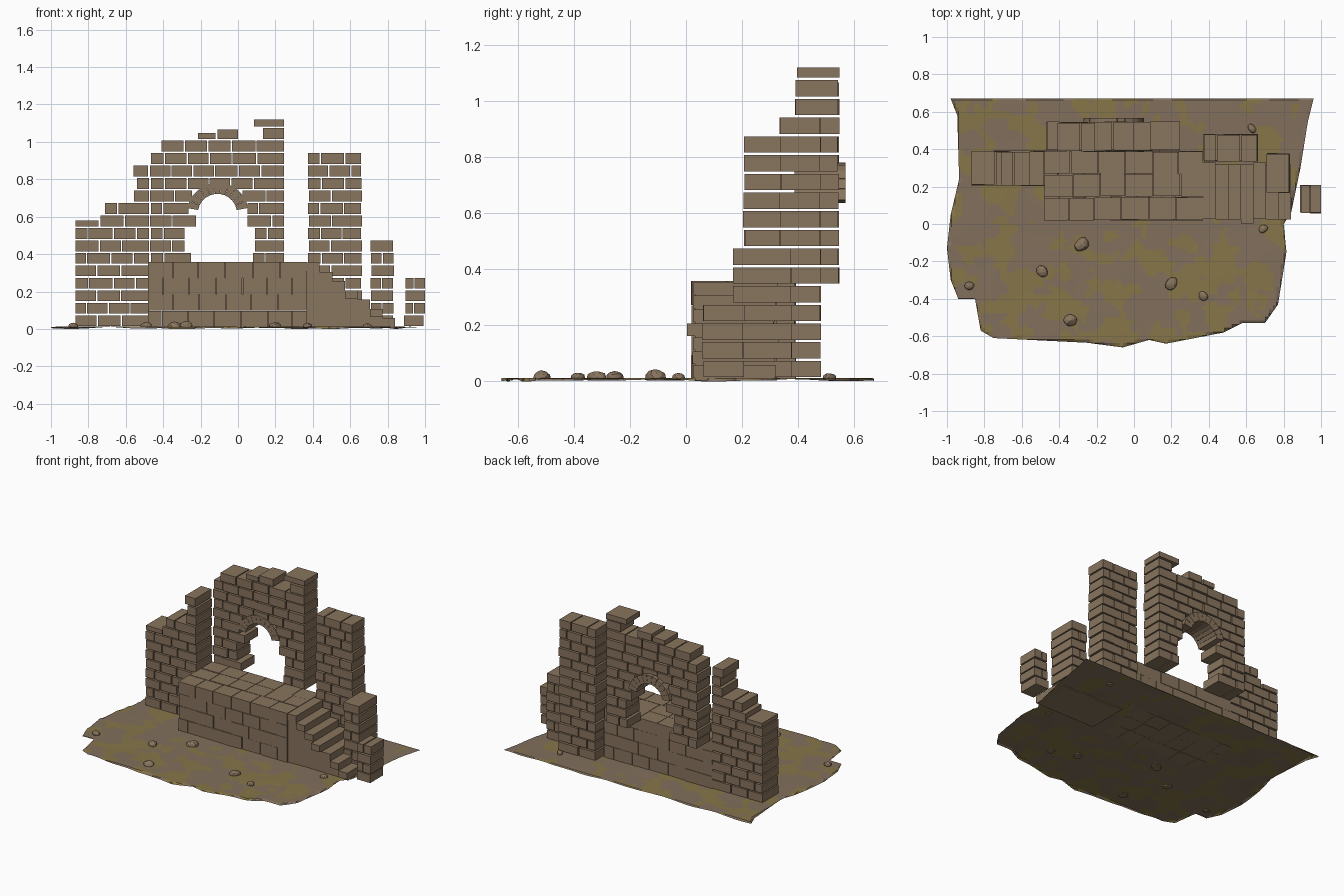
import bpy, bmesh, math, random
from mathutils import Vector, Matrix, noise

random.seed(7)
if "Cube" in bpy.data.objects:
    bpy.data.objects.remove(bpy.data.objects["Cube"])


def material(name, rgb):
    m = bpy.data.materials.new(name)
    m.use_nodes = True
    m.diffuse_color = (*rgb, 1)
    bsdf = m.node_tree.nodes["Principled BSDF"]
    bsdf.inputs["Base Color"].default_value = (*rgb, 1)
    bsdf.inputs["Roughness"].default_value = 0.9
    return m


STONE = material("brown stone", (0.25, 0.178, 0.112))
EARTH = material("brown earth", (0.222, 0.16, 0.108))
MOSS = material("olive moss", (0.24, 0.18, 0.066))

PITCH, BRICK_H, BASE = 0.0667, 0.058, 0.015
GAP = 0.007


def finish(name, bm, *mats):
    mesh = bpy.data.meshes.new(name)
    bm.to_mesh(mesh)
    bm.free()
    for m in mats:
        mesh.materials.append(m)
    obj = bpy.data.objects.new(name, mesh)
    bpy.context.collection.objects.link(obj)
    return obj


def box(bm, x0, x1, y0, y1, z0, z1):
    size = Matrix.Diagonal((x1 - x0, y1 - y0, z1 - z0, 1))
    place = Matrix.Translation(((x0 + x1) / 2, (y0 + y1) / 2, (z0 + z1) / 2))
    bmesh.ops.create_cube(bm, size=1, matrix=place @ size)


def run(bm, x0, x1, y0, y1, z0, z1, odd, length=0.125, gap=GAP):
    """One straight run of bricks, staggered on odd courses."""
    x = x0
    step = length * (0.55 if odd else 1)
    while x < x1 - 0.01:
        end = x + step * random.uniform(0.92, 1.08)
        if x1 - end < length * 0.35:
            end = x1 + gap
        j = random.uniform(-0.004, 0.004)
        box(bm, x, end - gap, y0 + j, y1 + j, z0, z1)
        x, step = end, length


def course(bm, k, x0, x1, y0, y1, height=BRICK_H, length=0.125):
    z = BASE + k * PITCH
    run(bm, x0, x1, y0, y1, z, z + height, k % 2, length)


# Ground sheet: outline cut into a fine grid, mossy faces chosen by noise
outline = [(-.98, .67), (.96, .67), (.93, .55), (.89, .3), (.84, .06), (.8, 0),
           (.815, -.15), (.77, -.43), (.7, -.53), (.58, -.53), (.48, -.58),
           (.17, -.64), (.08, -.62), (-.06, -.66), (-.25, -.635), (-.75, -.61),
           (-.82, -.57), (-.85, -.4), (-.94, -.4), (-.98, -.3), (-1, -.13),
           (-.98, .05), (-.935, .24), (-.945, .58)]
bm = bmesh.new()
bm.faces.new([bm.verts.new((x, y, 0)) for x, y in reversed(outline)])
CELL = 0.02
for axis, reach in ((0, 1.0), (1, 0.7)):
    normal = Vector((axis == 0, axis == 1, 0))
    for i in range(int(2 * reach / CELL)):
        bmesh.ops.bisect_plane(bm, geom=bm.verts[:] + bm.edges[:] + bm.faces[:],
                               plane_co=normal * (i * CELL - reach + 0.003),
                               plane_no=normal)
for v in bm.verts:
    if not v.is_boundary:
        v.co.z = 0.011 + 0.003 * noise.noise(v.co * 4)
    else:
        v.co.z = max(0, 0.005 + 0.012 * noise.noise(v.co * 5))
for f in bm.faces:
    if f.normal.z < 0:
        f.normal_flip()
    c = f.calc_center_median()
    patch = noise.noise(Vector((c.x * 8, c.y * 8, 3.3)))
    patch += 0.5 * noise.noise(Vector((c.x * 20, c.y * 20, 1.7)))
    # Moss thins out towards the back and the outer rim
    thin = 0.25 * max(0, c.y) + 0.25 * max(0, abs(c.x) - 0.65)
    thin += 0.6 * max(0, -c.y - 0.45)
    f.material_index = int(patch > thin)
finish("ground", bm, EARTH, MOSS)

# Broken left wall, stepping up towards the window
bm = bmesh.new()
for k in range(8):
    course(bm, k, -0.87, -0.475, 0.21, 0.39)
course(bm, 8, -0.87, -0.745, 0.21, 0.39, 0.03)
for k, left, right in ((8, -.735, -.475), (9, -.71, -.475), (10, -.555, -.475),
                       (11, -.54, -.475), (12, -.56, -.48)):
    course(bm, k, left, right, 0.205, 0.385)
finish("left_wall", bm, STONE)

# Window wall with an opening under the arch
ARCH_X, ARCH_Z, ARCH_OUT, ARCH_IN = -0.11, 0.617, 0.165, 0.105
opening = {5: (-.25, .08), 6: (-.285, .09), 7: (-.285, .09), 8: (-.225, .05),
           9: (-.265, .05), 10: (-.245, .025)}
bm = bmesh.new()
for k in range(5, 15):
    left = -0.41 if k == 14 else -0.47 + 0.006 * (k % 2)
    if k in opening:
        a, b = opening[k]
        course(bm, k, left, a, 0.392, 0.543)
        course(bm, k, b, 0.245, 0.392, 0.543)
    else:
        course(bm, k, left, 0.245, 0.392, 0.543)
for k, left, right, height in ((15, -.215, -.12, .033), (15, -.11, 0, .05),
                               (15, .135, .245, BRICK_H), (16, .085, .245, .037)):
    course(bm, k, left, right, 0.392, 0.543, height)
finish("window_wall", bm, STONE)

# Arch of wedge stones, proud of the back only
bm = bmesh.new()
STONES, START = 11, math.radians(10)
span = (math.pi - 2 * START) / STONES
for i in range(STONES):
    a0 = START + i * span + 0.005
    a1 = START + (i + 1) * span - 0.005
    rim = ARCH_OUT + random.uniform(-0.003, 0.003)
    ring = [(ARCH_IN, a0), (rim, a0), (rim, a1), (ARCH_IN, a1)]
    face = bm.faces.new([bm.verts.new((ARCH_X + r * math.cos(a), 0.386,
                                       ARCH_Z + r * math.sin(a))) for r, a in ring])
    new = bmesh.ops.extrude_face_region(bm, geom=[face])["geom"]
    bmesh.ops.translate(bm, vec=(0, 0.182, 0),
                        verts=[g for g in new if isinstance(g, bmesh.types.BMVert)])
bmesh.ops.recalc_face_normals(bm, faces=bm.faces)
finish("window_arch", bm, STONE)

# Right tower and the two ruined stubs beside the stair
towers = (("right_tower", 14, .376, .66, .337, .478, .125),
          ("stair_pier", 7, .71, .83, .17, .375, .11),
          ("outer_pier", 4, .892, .996, .06, .205, .09))
for name, rows, x0, x1, y0, y1, length in towers:
    bm = bmesh.new()
    for k in range(rows):
        wobble = random.uniform(-0.004, 0.004)
        course(bm, k, x0 + wobble, x1 + wobble, y0, y1, length=length)
    finish(name, bm, STONE)

# Platform: four tight courses, three bricks deep
bm = bmesh.new()
for k in range(4):
    z = 0.01 + k * 0.0875
    for y in (0.022, 0.146, 0.268):
        run(bm, -0.48, 0.37, y, y + 0.12, z, z + 0.086, k % 2 == 0, 0.142, 0.003)
finish("platform", bm, STONE)

# Stair descending to the side: solid risers with slightly proud treads
bm = bmesh.new()
for i in range(7):
    x = 0.37 + i * 0.067
    top = 0.355 - i * 0.0495
    back = 0.33 - random.uniform(0, 0.02)
    front = 0.003 if i == 3 else random.uniform(0.018, 0.028)
    box(bm, x, x + 0.067, 0.032, back - 0.005, 0.004, top - 0.045)
    box(bm, x, x + 0.067, front, back, top - 0.045, top)
finish("stair", bm, STONE)

# Loose rocks
rocks = [(-.88, -.33, .027), (-.49, -.255, .035), (-.28, -.11, .041),
         (-.34, -.515, .038), (.2, -.32, .037), (.37, -.385, .029),
         (.69, -.025, .026), (.63, .51, .026)]
bm = bmesh.new()
for x, y, r in rocks:
    turn = Matrix.Rotation(random.uniform(0, math.pi), 4, 'Z')
    shape = Matrix.Diagonal((r, r * 0.8, r * 0.65, 1))
    new = bmesh.ops.create_icosphere(bm, subdivisions=2, radius=1,
                                     matrix=Matrix.Translation((x, y, 0.014)) @ turn @ shape)
    for v in new["verts"]:
        v.co += 0.2 * r * noise.noise_vector(v.co * 25)
        v.co.z = max(v.co.z, 0.004)
finish("rocks", bm, STONE)
